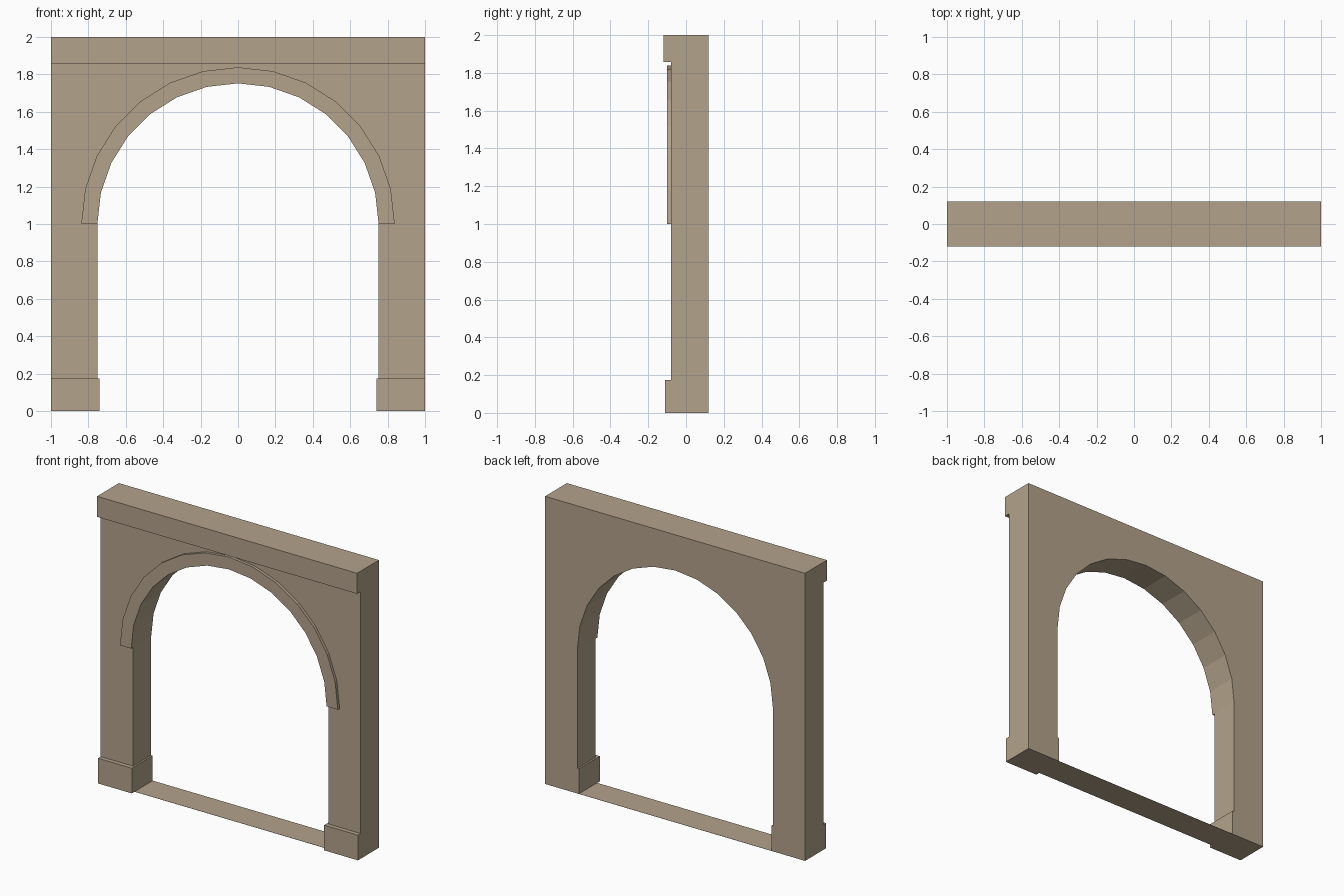
import bpy
import bmesh
from math import sin, cos, pi

cube = bpy.data.objects.get("Cube")
if cube:
    bpy.data.objects.remove(cube, do_unlink=True)

# Main dimensions
BACK, WALL_FRONT = 0.12, -0.08
BASE_TOP, LINTEL_BOTTOM, SPRING = 0.175, 1.857, 1.0
INNER_R, OUTER_R, BASE_INNER = 0.752, 0.838, 0.74
SEGMENTS = 14

stone = bpy.data.materials.new("tan stone")
stone.use_nodes = True
colour = (0.45, 0.365, 0.26, 1)
stone.diffuse_color = colour
bsdf = stone.node_tree.nodes["Principled BSDF"]
bsdf.inputs["Base Color"].default_value = colour
bsdf.inputs["Roughness"].default_value = 0.9


def extrude_profile(name, points, front, back):
    """Flat outline in x and z, given depth along y."""
    bm = bmesh.new()
    face = bm.faces.new([bm.verts.new((x, front, z)) for x, z in points])
    if back != front:
        grown = bmesh.ops.extrude_face_region(bm, geom=[face])["geom"]
        verts = [v for v in grown if isinstance(v, bmesh.types.BMVert)]
        bmesh.ops.translate(bm, verts=verts, vec=(0, back - front, 0))
    bmesh.ops.recalc_face_normals(bm, faces=bm.faces)
    mesh = bpy.data.meshes.new(name)
    bm.to_mesh(mesh)
    bm.free()
    mesh.materials.append(stone)
    obj = bpy.data.objects.new(name, mesh)
    bpy.context.collection.objects.link(obj)
    return obj


def rectangle(x0, x1, z0, z1):
    return [(x0, z0), (x1, z0), (x1, z1), (x0, z1)]


def arc(radius):
    """Half circle from the right springing point to the left one."""
    angles = [pi * i / SEGMENTS for i in range(SEGMENTS + 1)]
    return [(radius * cos(a), SPRING + radius * sin(a)) for a in angles]


# Wall with the arched opening
wall = [(-1, BASE_TOP), (-1, LINTEL_BOTTOM), (1, LINTEL_BOTTOM), (1, BASE_TOP),
        (INNER_R, BASE_TOP)] + arc(INNER_R) + [(-INNER_R, BASE_TOP)]
extrude_profile("arched_wall", wall, WALL_FRONT, BACK)

# Raised trim around the arch
extrude_profile("arch_trim", arc(INNER_R) + arc(OUTER_R)[::-1], -0.1, WALL_FRONT)

# Projecting lintel along the top
extrude_profile("lintel", rectangle(-1, 1, LINTEL_BOTTOM, 2), -0.12, BACK)

# Pillar bases
for side, x0, x1 in (("right", -1, -BASE_INNER), ("left", BASE_INNER, 1)):
    extrude_profile(side + "_base", rectangle(x0, x1, 0, BASE_TOP), -0.11, BACK)

# Paper-thin threshold between the bases
extrude_profile("threshold", rectangle(-BASE_INNER, BASE_INNER, 0, 0.001),
                WALL_FRONT, BACK)
